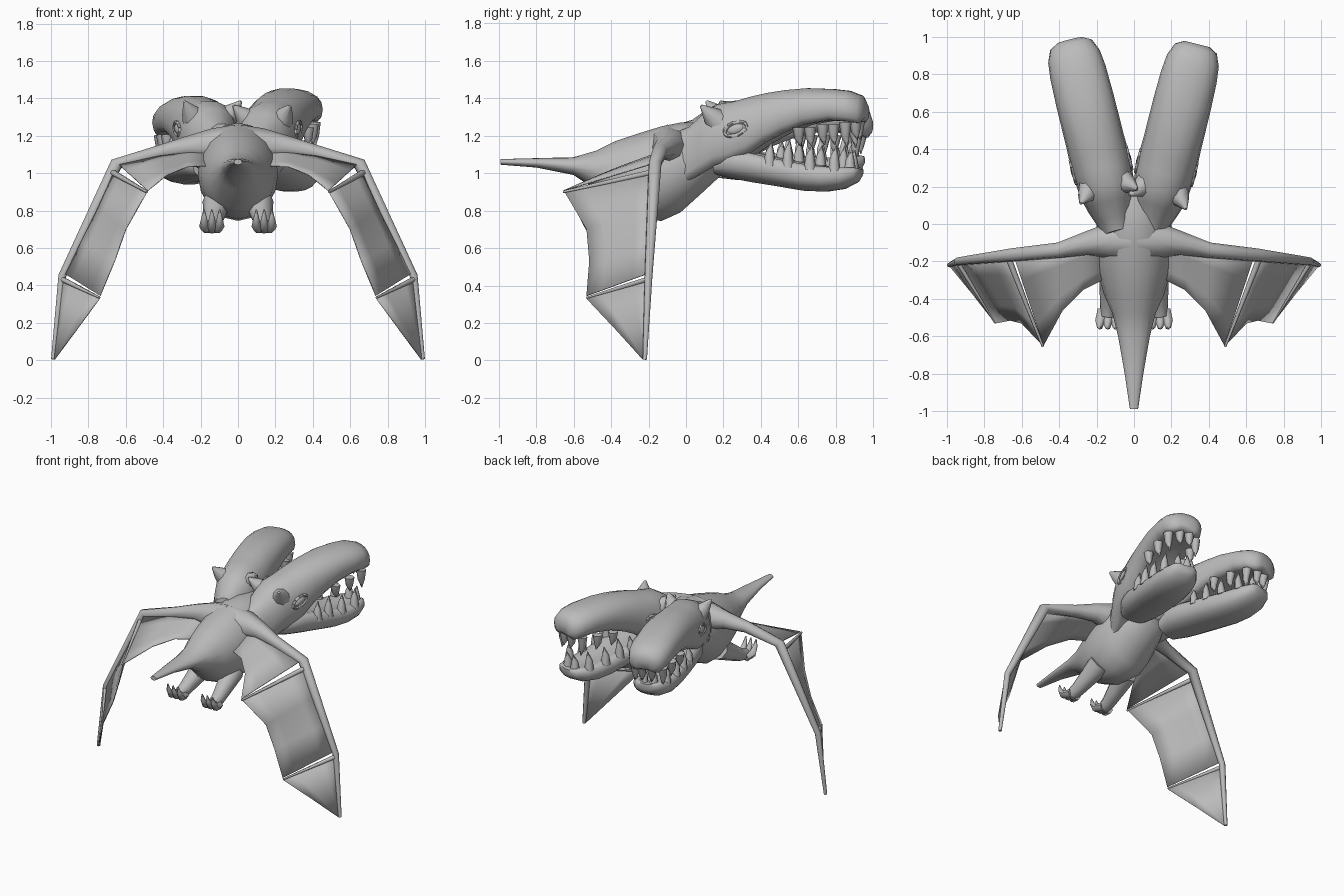
import bpy, bmesh, math
from mathutils import Matrix, Vector

cube = bpy.data.objects.get("Cube")
if cube:
    bpy.data.objects.remove(cube, do_unlink=True)

GREY = (0.5, 0.5, 0.5, 1)
skin = bpy.data.materials.new("plain grey")
skin.use_nodes = True
skin.diffuse_color = GREY
skin.node_tree.nodes["Principled BSDF"].inputs["Base Color"].default_value = GREY


def finish(name, bm, matrix=None, mirror=False, thickness=0, angle=60):
    bmesh.ops.recalc_face_normals(bm, faces=bm.faces)
    mesh = bpy.data.meshes.new(name)
    bm.to_mesh(mesh)
    bm.free()
    mesh.materials.append(skin)
    ob = bpy.data.objects.new(name, mesh)
    bpy.context.collection.objects.link(ob)
    if matrix:
        ob.matrix_world = matrix
    if mirror:
        ob.modifiers.new("Mirror", "MIRROR")
    if thickness:
        mod = ob.modifiers.new("Solidify", "SOLIDIFY")
        mod.thickness, mod.offset = thickness, 0
    bpy.ops.object.select_all(action="DESELECT")
    ob.select_set(True)
    bpy.context.view_layer.objects.active = ob
    bpy.ops.object.shade_smooth_by_angle(angle=math.radians(angle))


def bridge(bm, rings):
    loops = [[bm.verts.new(p) for p in ring] for ring in rings]
    n = len(loops[0])
    for a, b in zip(loops, loops[1:]):
        for i in range(n):
            j = (i + 1) % n
            bm.faces.new((a[i], a[j], b[j], b[i]))
    bm.faces.new(loops[0])
    bm.faces.new(loops[-1])


def loft(stations, sides=16, power=2.0, dish_top=0, dish_bottom=0):
    """Rings along y, each given as (y, bottom, top, half width)."""
    bm = bmesh.new()
    rings = []
    for y, low, high, half in stations:
        ring = []
        for i in range(sides):
            a = math.tau * i / sides
            c, s = math.cos(a), math.sin(a)
            c = math.copysign(abs(c) ** (2 / power), c)
            s = math.copysign(abs(s) ** (2 / power), s)
            dish = dish_top if s > 0 else dish_bottom
            z = (low + high) / 2 + (high - low) / 2 * s * (1 - dish * s ** 4)
            ring.append((half * c, y, z))
        rings.append(ring)
    bridge(bm, rings)
    return bm


def tube(bm, path, sides=8):
    """Round limb through points given as (x, y, z, radius)."""
    pts = [Vector(p[:3]) for p in path]
    rings = []
    for i, p in enumerate(pts):
        d = (pts[min(i + 1, len(pts) - 1)] - pts[max(i - 1, 0)]).normalized()
        u = d.cross(Vector((0.3, 1, 0.1))).normalized()
        if abs(d.y) > 0.8:
            u = d.cross(Vector((0, 0, 1))).normalized()
        v = d.cross(u)
        r = path[i][3]
        rings.append([p + r * (u * math.cos(t) + v * math.sin(t))
                      for t in (math.tau * k / sides for k in range(sides))])
    bridge(bm, rings)


def sheet(lead, trail, steps=4):
    """Web stretched between two edges."""
    bm = bmesh.new()
    rows = []
    for a, b in zip(lead, trail):
        a, b = Vector(a), Vector(b)
        rows.append([bm.verts.new(a.lerp(b, k / steps)) for k in range(steps + 1)])
    for r, s in zip(rows, rows[1:]):
        for k in range(steps):
            bm.faces.new((r[k], r[k + 1], s[k + 1], s[k]))
    return bm


# Body with tail
finish("body_and_tail", loft([
    (-0.99, 1.045, 1.075, 0.022), (-0.8, 1.03, 1.08, 0.05),
    (-0.6, 0.99, 1.085, 0.085), (-0.48, 0.91, 1.12, 0.115),
    (-0.38, 0.81, 1.17, 0.16), (-0.26, 0.755, 1.21, 0.195),
    (-0.13, 0.745, 1.25, 0.215), (-0.03, 0.79, 1.27, 0.205),
    (0.07, 0.88, 1.27, 0.18), (0.2, 1.0, 1.25, 0.13)]))

# Wings: arm, two fingers and three webs
elbow, wrist, tip = (0.65, -0.165, 1.05), (0.94, -0.2, 0.45), (0.988, -0.22, 0.005)
arm = bmesh.new()
tube(arm, [(0.02, -0.09, 1.14, 0.12), (0.14, -0.09, 1.145, 0.095), (0.26, -0.105, 1.14, 0.062),
           (0.4, -0.14, 1.115, 0.042), (*elbow, 0.036), (*wrist, 0.022), (*tip, 0.012)])
finish("wing_arm", arm, mirror=True)
fingers = bmesh.new()
tube(fingers, [(0.672, -0.18, 1.005, 0.017), (0.487, -0.655, 0.9, 0.007)], 6)
tube(fingers, [(0.944, -0.2, 0.435, 0.015), (0.74, -0.53, 0.335, 0.006)], 6)
finish("wing_fingers", fingers, mirror=True)
finish("inner_web", sheet(
    [(0.15, -0.1, 1.13), (0.28, -0.12, 1.12), (0.42, -0.15, 1.1), (0.64, -0.18, 1.05)],
    [(0.15, -0.29, 1.04), (0.27, -0.35, 1.035), (0.38, -0.46, 0.99), (0.483, -0.65, 0.907)]),
    mirror=True, thickness=0.006)
finish("middle_web", sheet(
    [(0.676, -0.18, 1.0), (0.76, -0.18, 0.82), (0.85, -0.19, 0.64), (0.93, -0.2, 0.465)],
    [(0.49, -0.645, 0.895), (0.6, -0.53, 0.7), (0.66, -0.515, 0.53), (0.737, -0.53, 0.345)]),
    mirror=True, thickness=0.006)
finish("outer_web", sheet(
    [(0.944, -0.2, 0.43), (0.965, -0.21, 0.22), tip],
    [(0.74, -0.53, 0.33), (0.865, -0.37, 0.16), (0.98, -0.23, 0.005)]),
    mirror=True, thickness=0.006)

# Legs with clawed toes
leg = bmesh.new()
tube(leg, [(0.11, -0.22, 0.85, 0.08), (0.125, -0.34, 0.78, 0.06),
           (0.135, -0.43, 0.73, 0.047), (0.14, -0.49, 0.715, 0.04)])
for dx in (-0.042, 0, 0.042):
    tube(leg, [(0.14 + dx * 0.6, -0.46, 0.705, 0.03), (0.14 + dx, -0.52, 0.715, 0.026),
               (0.14 + dx, -0.55, 0.76, 0.016), (0.14 + dx, -0.56, 0.805, 0.004)], 6)
finish("leg", leg, mirror=True)

# Head parts, built along y and then swung outward
SKULL = [(-0.1, 0.87, 1.22, 0.09), (-0.03, 0.89, 1.25, 0.1), (0.05, 0.925, 1.32, 0.13),
         (0.13, 0.965, 1.37, 0.15), (0.22, 0.99, 1.385, 0.158), (0.31, 1.03, 1.41, 0.16),
         (0.4, 1.1, 1.43, 0.157), (0.5, 1.16, 1.445, 0.157), (0.62, 1.215, 1.455, 0.156),
         (0.76, 1.245, 1.45, 0.152), (0.85, 1.24, 1.44, 0.142), (0.915, 1.235, 1.415, 0.115),
         (0.94, 1.28, 1.37, 0.07)]
JAW = [(0.12, 0.99, 1.1, 0.1), (0.21, 0.97, 1.15, 0.14), (0.32, 0.95, 1.15, 0.15),
       (0.45, 0.93, 1.12, 0.152), (0.6, 0.905, 1.09, 0.15), (0.72, 0.9, 1.07, 0.143),
       (0.82, 0.915, 1.06, 0.125), (0.89, 0.95, 1.05, 0.09), (0.91, 0.98, 1.035, 0.06)]
# Teeth as (distance from centre, y, length)
UPPER = [(0.125, 0.6, 0.07), (0.118, 0.73, 0.08), (0.1, 0.85, 0.11), (0.035, 0.89, 0.07)]
LOWER = [(0.125, 0.44, 0.1), (0.122, 0.54, 0.12), (0.118, 0.66, 0.1),
         (0.1, 0.79, 0.11), (0.035, 0.86, 0.09)]


def teeth(rows, base, direction):
    bm = bmesh.new()
    for x, y, length in rows:
        for s in (-1, 1):
            z = base(y)
            tube(bm, [(s * x, y, z - direction * 0.03, 0.034),
                      (s * x, y, z + direction * length * 0.4, 0.024),
                      (s * x * 0.95, y + 0.01, z + direction * length, 0.002)], 6)
    return bm


def pitched(degrees):
    pivot = Vector((0, 0.28, 1.12))
    return (Matrix.Translation(pivot) @ Matrix.Rotation(math.radians(degrees), 4, "X")
            @ Matrix.Translation(-pivot))


def head(side, upper_pitch, lower_pitch, label):
    swing = (Matrix.Translation((side * 0.11, 0.05, 0))
             @ Matrix.Rotation(-side * math.radians(14), 4, "Z"))
    up, low = swing @ pitched(upper_pitch), swing @ pitched(lower_pitch)
    finish(label + "_skull", loft(SKULL, 18, 2.3, dish_bottom=0.45), up)
    finish(label + "_lower_jaw", loft(JAW, 18, 2.3, dish_top=0.6), low)
    finish(label + "_upper_teeth", teeth(UPPER, lambda y: 1.19 + 0.12 * (y - 0.4), -1), up)
    finish(label + "_lower_teeth", teeth(LOWER, lambda y: 1.07 - 0.08 * (y - 0.4), 1), low)

    # Ears, eyeballs and swollen eyelids
    ears, eyes, lids = bmesh.new(), bmesh.new(), bmesh.new()
    for s in (-1, 1):
        tube(ears, [(s * 0.08, 0.15, 1.27, 0.075), (s * 0.12, 0.11, 1.315, 0.045),
                    (s * 0.155, 0.07, 1.36, 0.008)])
        place = (Matrix.Translation((s * 0.15, 0.26, 1.235))
                 @ Matrix.Rotation(math.radians(20), 4, "X"))
        bmesh.ops.create_uvsphere(eyes, u_segments=12, v_segments=8, radius=1,
                                  matrix=place @ Matrix.Diagonal((0.016, 0.05, 0.026, 1)))
        rim = [place @ Vector((s * 0.003, 0.065 * math.cos(t), 0.035 * math.sin(t)))
               for t in (math.tau * k / 12 for k in range(13))]
        for a, b in zip(rim, rim[1:]):
            tube(lids, [(*a, 0.01), (*b, 0.01)], 6)
    finish(label + "_ears", ears, up)
    finish(label + "_eyes", eyes, up)
    finish(label + "_eyelids", lids, up)


head(1, 0, 0, "left_head")
head(-1, -7, 6, "right_head")
